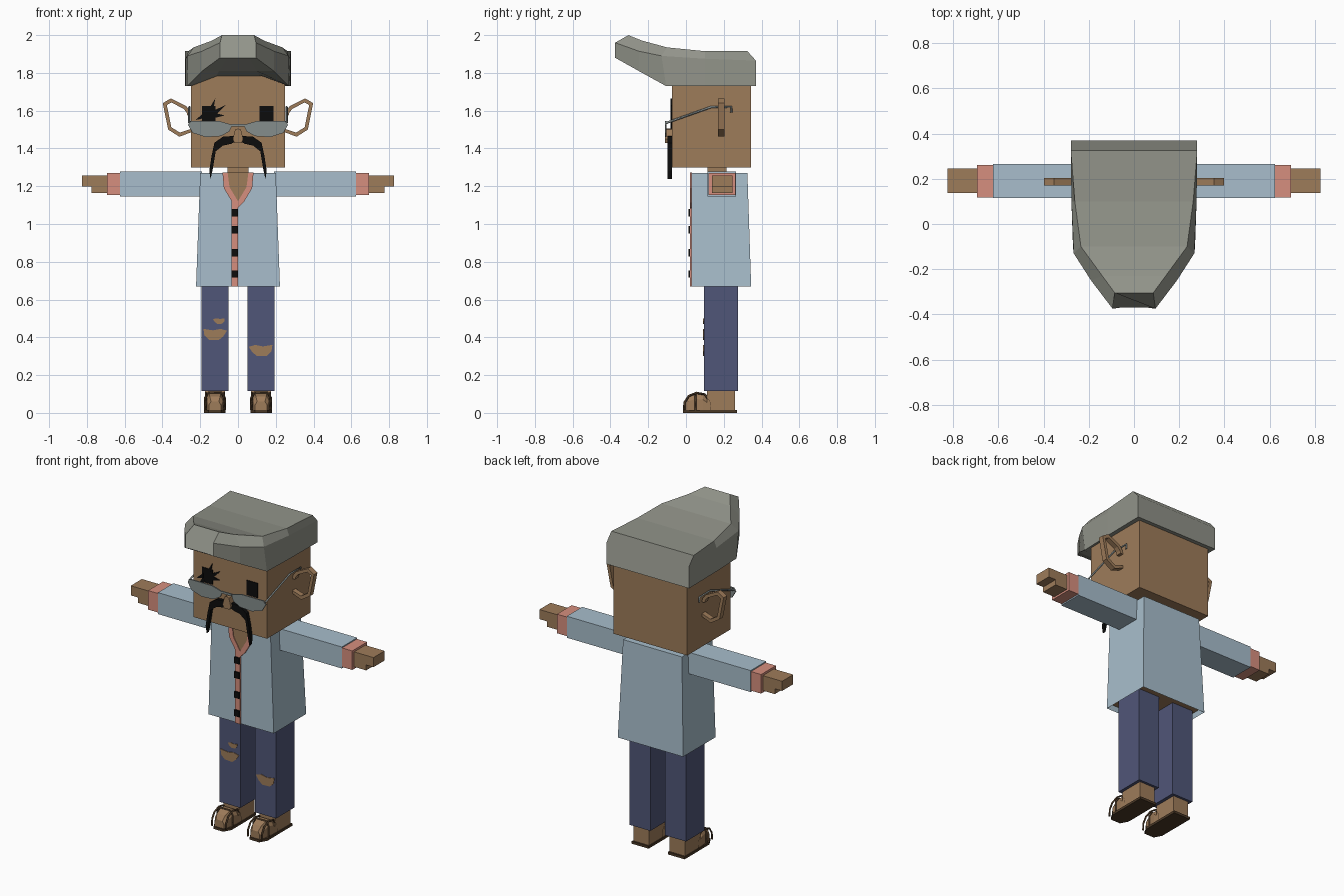
import bpy, bmesh
from mathutils import Vector

cube = bpy.data.objects.get("Cube")
if cube:
    bpy.data.objects.remove(cube, do_unlink=True)


def material(name, hexcode):
    rgb = [int(hexcode[i:i + 2], 16) / 255 for i in (0, 2, 4)]
    lin = [c / 12.92 if c < 0.04 else ((c + 0.055) / 1.055) ** 2.4 for c in rgb]
    m = bpy.data.materials.new(name)
    m.use_nodes = True
    m.diffuse_color = (*lin, 1)
    m.node_tree.nodes["Principled BSDF"].inputs["Base Color"].default_value = (*lin, 1)
    return m


skin = material("brown skin", "9E7C5A")
shirt = material("pale blue cloth", "A8BECC")
coral = material("coral trim", "D68F7E")
denim = material("navy denim", "505678")
grey = material("grey hair", "92948A")
glass = material("grey lens", "858D8C")
black = material("black", "0C0C0C")
leather = material("dark leather", "4A3826")


def finish(bm, name, *mats):
    bmesh.ops.recalc_face_normals(bm, faces=bm.faces)
    mesh = bpy.data.meshes.new(name)
    bm.to_mesh(mesh)
    bm.free()
    for m in mats:
        mesh.materials.append(m)
    ob = bpy.data.objects.new(name, mesh)
    bpy.context.collection.objects.link(ob)
    return ob


def loft(name, rings, mat):
    """Skin closed rings of points, with capped ends."""
    bm = bmesh.new()
    loops = [[bm.verts.new(p) for p in ring] for ring in rings]
    n = len(loops[0])
    for a, b in zip(loops, loops[1:]):
        for i in range(n):
            j = (i + 1) % n
            bm.faces.new((a[i], a[j], b[j], b[i]))
    bm.faces.new(loops[0])
    bm.faces.new(loops[-1])
    return finish(bm, name, mat)


def box(name, x, y, z, mat):
    rings = [[(x[0], y[0], h), (x[1], y[0], h), (x[1], y[1], h), (x[0], y[1], h)] for h in z]
    return loft(name, rings, mat)


def plate(name, pts, y, mat, side=1):
    """Extrude an x-z outline along y."""
    return loft(name, [[(side * px, d, pz) for px, pz in pts] for d in y], mat)


def wire(name, pts, r, mat):
    curve = bpy.data.curves.new(name, "CURVE")
    curve.dimensions = "3D"
    curve.bevel_depth = r
    curve.bevel_resolution = 0
    curve.use_fill_caps = True
    s = curve.splines.new("POLY")
    s.points.add(len(pts) - 1)
    for p, co in zip(s.points, pts):
        p.co = (*co, 1)
    curve.materials.append(mat)
    ob = bpy.data.objects.new(name, curve)
    bpy.context.collection.objects.link(ob)


def both(half):
    """Close a half outline with its mirror image."""
    return half + [(-x, z) for x, z in reversed(half) if x > 0]


# Head, neck and nose
box("head", (-.25, .25), (-.075, .345), (1.3, 1.8), skin)
box("neck", (-.055, .055), (.115, .215), (1.2, 1.31), skin)
plate("nose", both([(0, 1.505), (.015, 1.5), (.028, 1.45), (.02, 1.43)]), (-.11, -.07), skin)

# Swept hair: each station gives top, side, lower edge and underside as (y, z, half width)
stations = [
    [(.325, 1.915, .28), (.37, 1.865, .28), (.37, 1.73, .28), (.37, 1.73, .11)],
    [(.1, 1.915, .262), (.1, 1.875, .277), (.1, 1.73, .277), (.1, 1.74, .11)],
    [(-.1, 1.935, .235), (-.13, 1.89, .267), (-.105, 1.73, .27), (-.1, 1.79, .11)],
    [(-.23, 1.97, .14), (-.25, 1.915, .19), (-.25, 1.81, .19), (-.25, 1.81, .1)],
    [(-.305, 2, .085), (-.375, 1.96, .095), (-.375, 1.88, .095), (-.37, 1.88, .06)],
]
loft("swept_hair", [[(w, y, z) for y, z, w in s] + [(-w, y, z) for y, z, w in reversed(s)]
                    for s in stations], grey)

# Face: eyes, lashes, moustache
for name, x in (("right_eye", -.19), ("left_eye", .115)):
    box(name, (x, x + .072), (-.08, -.07), (1.535, 1.625), black)
spikes = [((-.065, 1.63), (-.13, 1.6), (-.13, 1.565)), ((-.07, 1.575), (-.13, 1.59), (-.13, 1.56)),
          ((-.12, 1.665), (-.15, 1.615), (-.13, 1.61)), ((-.225, 1.55), (-.18, 1.59), (-.18, 1.56)),
          ((-.22, 1.505), (-.185, 1.56), (-.165, 1.54))]
for tri in spikes:
    plate("right_lash", tri, (-.081, -.074), black)
plate("moustache", both([(0, 1.468), (.08, 1.462), (.125, 1.43), (.14, 1.36), (.152, 1.28),
                         (.145, 1.237), (.132, 1.3), (.118, 1.385), (.08, 1.415), (.035, 1.425),
                         (0, 1.445)]), (-.097, -.074), black)

# Half-moon glasses
lens = [(.03, 1.525), (.1, 1.545), (.25, 1.545), (.265, 1.525), (.24, 1.482),
        (.17, 1.46), (.09, 1.465), (.045, 1.49)]
box("glasses_bridge", (-.035, .035), (-.112, -.104), (1.517, 1.53), glass)

ear = [(.25, 1.575), (.255, 1.6), (.275, 1.625), (.355, 1.665), (.398, 1.64), (.37, 1.5),
       (.31, 1.462), (.25, 1.485), (.25, 1.503), (.308, 1.484), (.353, 1.512),
       (.377, 1.63), (.352, 1.643), (.288, 1.61), (.272, 1.59), (.268, 1.575)]

toe = [(-.008, .06, .6), (.01, .088, .8), (.05, .105, .9), (.09, .1, 1), (.13, .06, 1)]
strap_path = [(-.01, .015), (-.008, .055), (.015, .09), (.055, .106), (.1, .098), (.127, .06), (.132, .015)]

for side, label in ((1, "left_"), (-1, "right_")):
    def sx(a, b):
        return sorted((side * a, side * b))

    plate(label + "lens", lens, (-.11, -.102), glass, side)
    plate(label + "ear", ear, (.17, .203), skin, side)
    wire(label + "temple", [(side * .258, y, z) for y, z in
         ((-.105, 1.535), (.135, 1.62), (.24, 1.62), (.24, 1.59))], .006, glass)

    # Arms: sleeve, cuff, hand with a stepped fingertip
    box(label + "sleeve", sx(.19, .625), (.115, .265), (1.145, 1.277), shirt)
    box(label + "cuff", sx(.62, .694), (.118, .262), (1.153, 1.27), coral)
    plate(label + "hand", [(.68, 1.257), (.825, 1.257), (.825, 1.198), (.775, 1.198),
                           (.775, 1.165), (.68, 1.165)], (.137, .245), skin, side)

    # Trouser leg, foot and sandal
    box(label + "trouser_leg", sx(.05, .193), (.095, .275), (.115, .72), denim)
    box(label + "heel", sx(.07, .175), (.11, .26), (.012, .118), skin)
    loft(label + "toes", [[(side * (.122 + u * k), y, h) for u, h in
         ((-.052, .012), (-.052, z * .7), (-.035, z), (.035, z), (.052, z * .7), (.052, .012))]
         for y, z, k in toe], skin)
    sole = [(.065, .27), (.18, .27), (.18, .03), (.155, -.015), (.09, -.015), (.065, .03)]
    loft(label + "sole", [[(side * x, y, z) for x, y in sole] for z in (0, .015)], leather)
    for x in (.074, .17):
        wire(label + "side_strap", [(side * x, y, z) for y, z in strap_path], .006, leather)
    wire(label + "cross_strap", [(side * x, .05, z) for x, z in
         ((.07, .015), (.07, .08), (.088, .107), (.156, .107), (.174, .08), (.174, .015))], .006, leather)

# Flared shirt body, hollow at the hem with skin inside
body = loft("shirt_body", [[(-w, .03, z), (w, .03, z), (w, b, z), (-w, b, z)]
                           for w, b, z in ((.222, .345, .67), (.2, .325, 1.27))], shirt)
body.data.materials.append(skin)
bm = bmesh.new()
bm.from_mesh(body.data)
hem = min(bm.faces, key=lambda f: f.calc_center_median().z)
bmesh.ops.inset_region(bm, faces=[hem], thickness=.012)
hem.material_index = 1
bmesh.ops.translate(bm, verts=hem.verts, vec=Vector((0, 0, .03)))
bm.to_mesh(body.data)
bm.free()

# Open collar, placket and buttons
plate("chest", [(-.058, 1.272), (.058, 1.272), (.045, 1.19), (0, 1.115), (-.045, 1.19)], (.024, .032), skin)
for side in (1, -1):
    plate("collar", [(.055, 1.273), (.082, 1.273), (.075, 1.19), (.03, 1.115), (0, 1.085),
                     (0, 1.12), (.045, 1.195)], (.02, .032), coral, side)
box("placket", (-.035, 0), (.021, .032), (.67, 1.12), coral)
for z in (.735, .848, .97, 1.06):
    box("button", (-.035, -.001), (.012, .025), (z - .019, z + .019), black)

# Torn patches on the trousers
rip = [(-.065, .02), (-.03, .03), (.01, .022), (.06, .03), (.055, -.005), (.03, -.028), (-.02, -.03), (-.045, -.01)]
for cx, cz, k, f in ((-.123, .415, 1, -1), (.122, .33, 1, 1), (-.1, .486, .5, 1)):
    plate("torn_patch", [(cx + f * x * k, cz + z * k) for x, z in rip], (.091, .097), skin)
